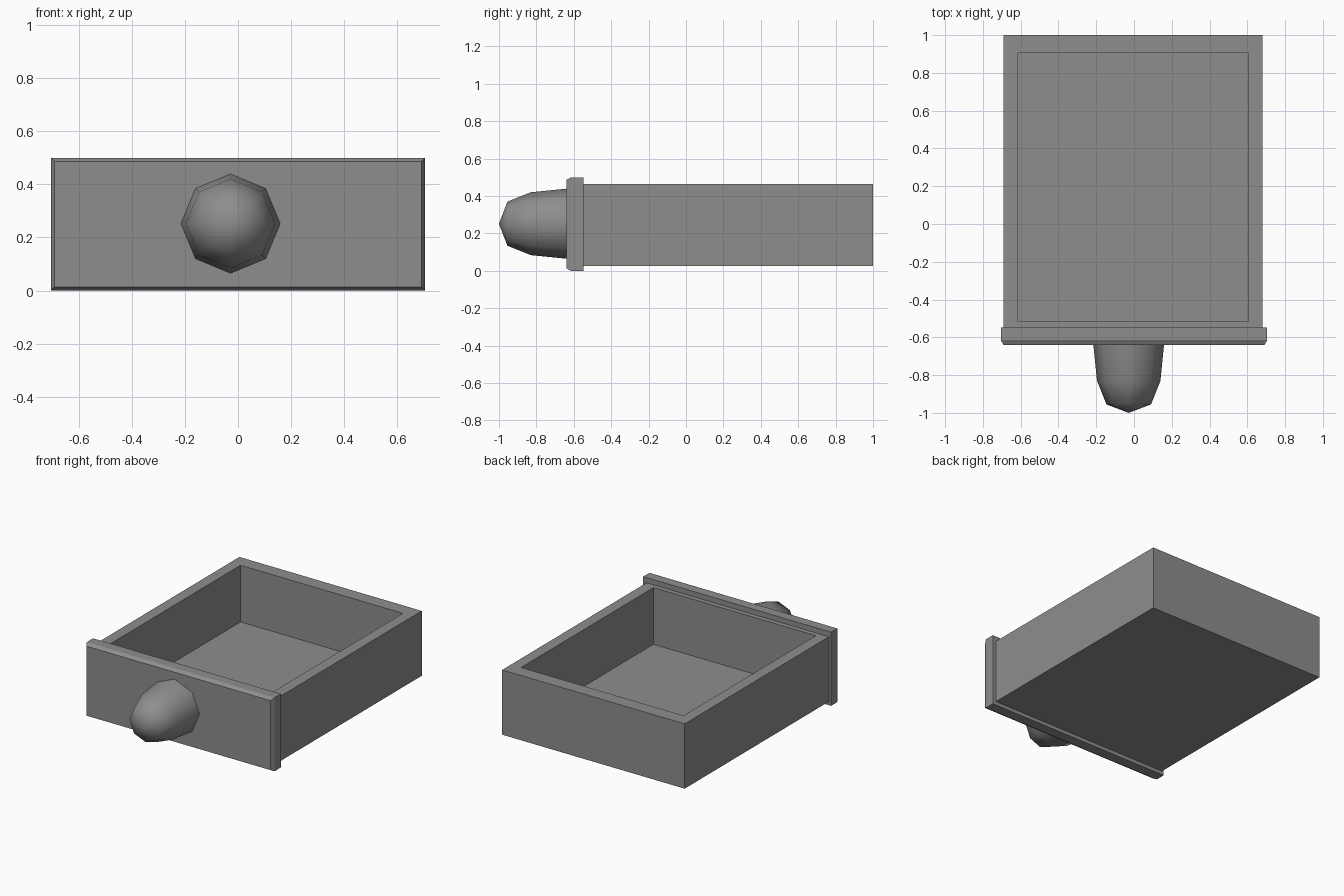
import bpy, bmesh, math

# Remove the default cube
default = bpy.data.objects.get("Cube")
if default:
    bpy.data.objects.remove(default, do_unlink=True)

grey = bpy.data.materials.new("plain grey")
grey.use_nodes = True
COLOUR = (0.27, 0.27, 0.27, 1)
grey.diffuse_color = COLOUR
grey.node_tree.nodes["Principled BSDF"].inputs["Base Color"].default_value = COLOUR


def finish(bm, name, smooth=False):
    bmesh.ops.recalc_face_normals(bm, faces=bm.faces)
    mesh = bpy.data.meshes.new(name)
    for f in bm.faces:
        f.smooth = smooth
    bm.to_mesh(mesh)
    bm.free()
    mesh.materials.append(grey)
    obj = bpy.data.objects.new(name, mesh)
    bpy.context.collection.objects.link(obj)
    return obj


def block(low, high):
    """Cube stretched between two opposite corners."""
    bm = bmesh.new()
    bmesh.ops.create_cube(bm, size=1)
    for v in bm.verts:
        for i in range(3):
            v.co[i] = high[i] if v.co[i] > 0 else low[i]
    return bm


def top_face(bm):
    return max(bm.faces, key=lambda f: f.calc_center_median().z)


# Open box: inset the rim, then push the inside down to the floor
bm = block((-0.69, -0.55, 0.025), (0.68, 1.0, 0.465))
rim = top_face(bm)
bmesh.ops.inset_individual(bm, faces=[rim], thickness=0.05)
for v in rim.verts:
    v.co.x = 0.605 if v.co.x > 0 else -0.615
    v.co.y = 0.905 if v.co.y > 0.2 else -0.515
well = bmesh.ops.extrude_discrete_faces(bm, faces=[rim])["faces"][0]
for v in well.verts:
    v.co.z = 0.08
finish(bm, "drawer_box")

# Front panel with a chamfered front face
bm = block((-0.705, -0.64, 0), (0.705, -0.548, 0.5))
front = min(bm.faces, key=lambda f: f.calc_center_median().y)
bmesh.ops.inset_individual(bm, faces=[front], thickness=0.02)
for v in bm.verts:
    if v.co.y < -0.6 and v not in front.verts:
        v.co.y = -0.615
finish(bm, "front_panel")

# Round knob: eight-sided rings closing to a tip
SIDES = 8
rings = [(-0.63, 0.188), (-0.83, 0.168), (-0.955, 0.118)]
bm = bmesh.new()
loops = []
for y, r in rings:
    loops.append([bm.verts.new((-0.028 + r * math.cos(math.tau * i / SIDES), y,
                                0.252 + r * math.sin(math.tau * i / SIDES)))
                  for i in range(SIDES)])
tip = bm.verts.new((-0.028, -1.0, 0.252))
for i in range(SIDES):
    j = (i + 1) % SIDES
    for a, b in zip(loops, loops[1:]):
        bm.faces.new((a[i], a[j], b[j], b[i]))
    bm.faces.new((loops[-1][i], loops[-1][j], tip))
finish(bm, "knob", smooth=True)
